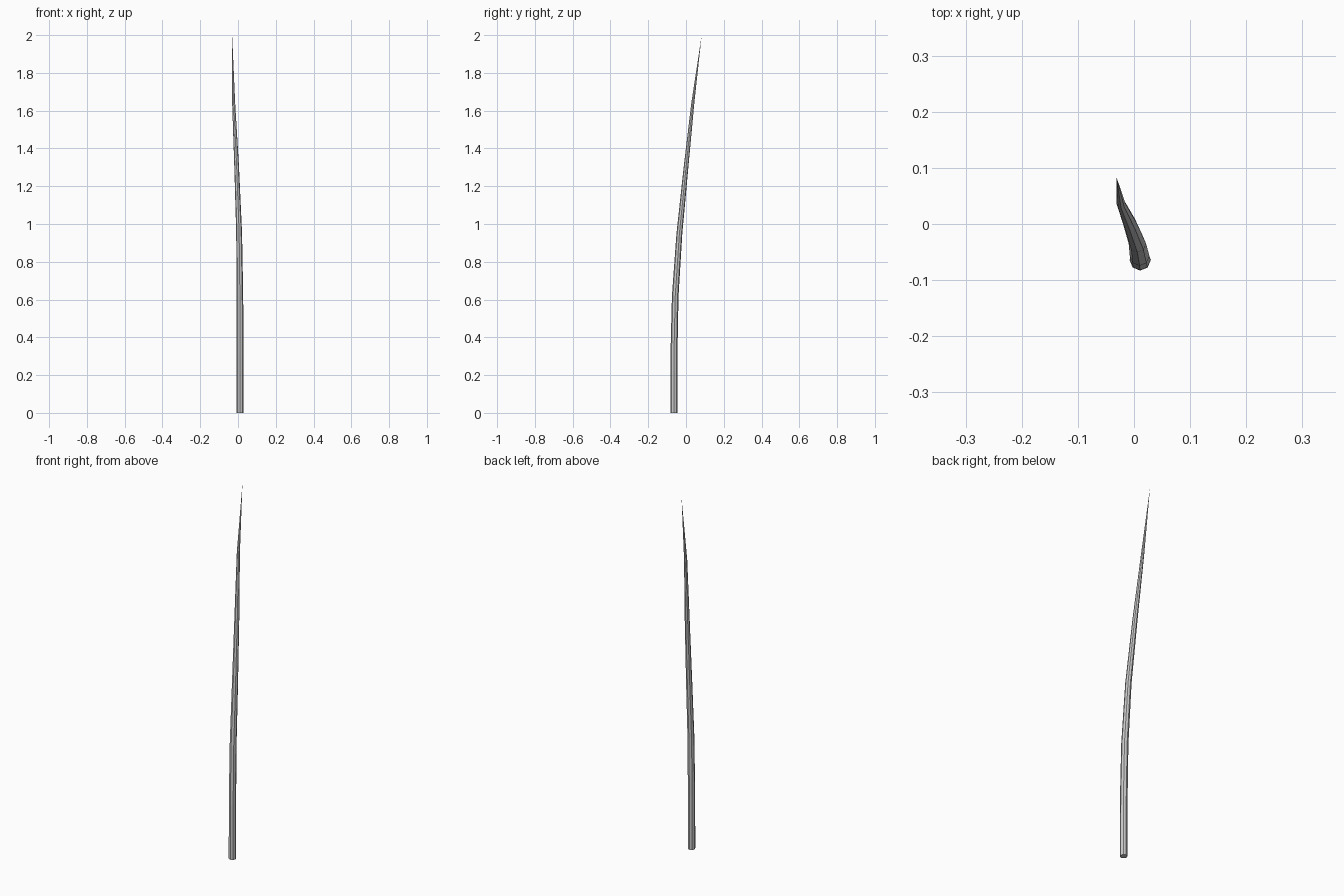
import bpy, bmesh, math
from mathutils import Vector

if "Cube" in bpy.data.objects:
    bpy.data.objects.remove(bpy.data.objects["Cube"])

SIDES = 8
# Centre line of the curved spike: x, y, z, radius
RINGS = [
    (0.011, -0.064, 0.00, 0.019),
    (0.011, -0.064, 0.30, 0.0185),
    (0.010, -0.057, 0.62, 0.0175),
    (0.006, -0.035, 0.95, 0.0155),
    (-0.007, 0.000, 1.30, 0.0125),
    (-0.023, 0.036, 1.64, 0.008),
]
TIP = (-0.031, 0.083, 2.0)

bm = bmesh.new()

# Tapered octagonal shaft
loops = []
for x, y, z, r in RINGS:
    loops.append([bm.verts.new(Vector((x + r * math.cos(2 * math.pi * i / SIDES),
                                       y + r * math.sin(2 * math.pi * i / SIDES), z)))
                  for i in range(SIDES)])
for a, b in zip(loops, loops[1:]):
    for i in range(SIDES):
        j = (i + 1) % SIDES
        bm.faces.new((a[i], a[j], b[j], b[i]))

# Flat base and pointed tip
bm.faces.new(loops[0][::-1])
tip = bm.verts.new(TIP)
for i in range(SIDES):
    bm.faces.new((loops[-1][i], loops[-1][(i + 1) % SIDES], tip))

mesh = bpy.data.meshes.new("curved_spike")
bm.to_mesh(mesh)
bm.free()
bpy.context.collection.objects.link(bpy.data.objects.new("curved_spike", mesh))
